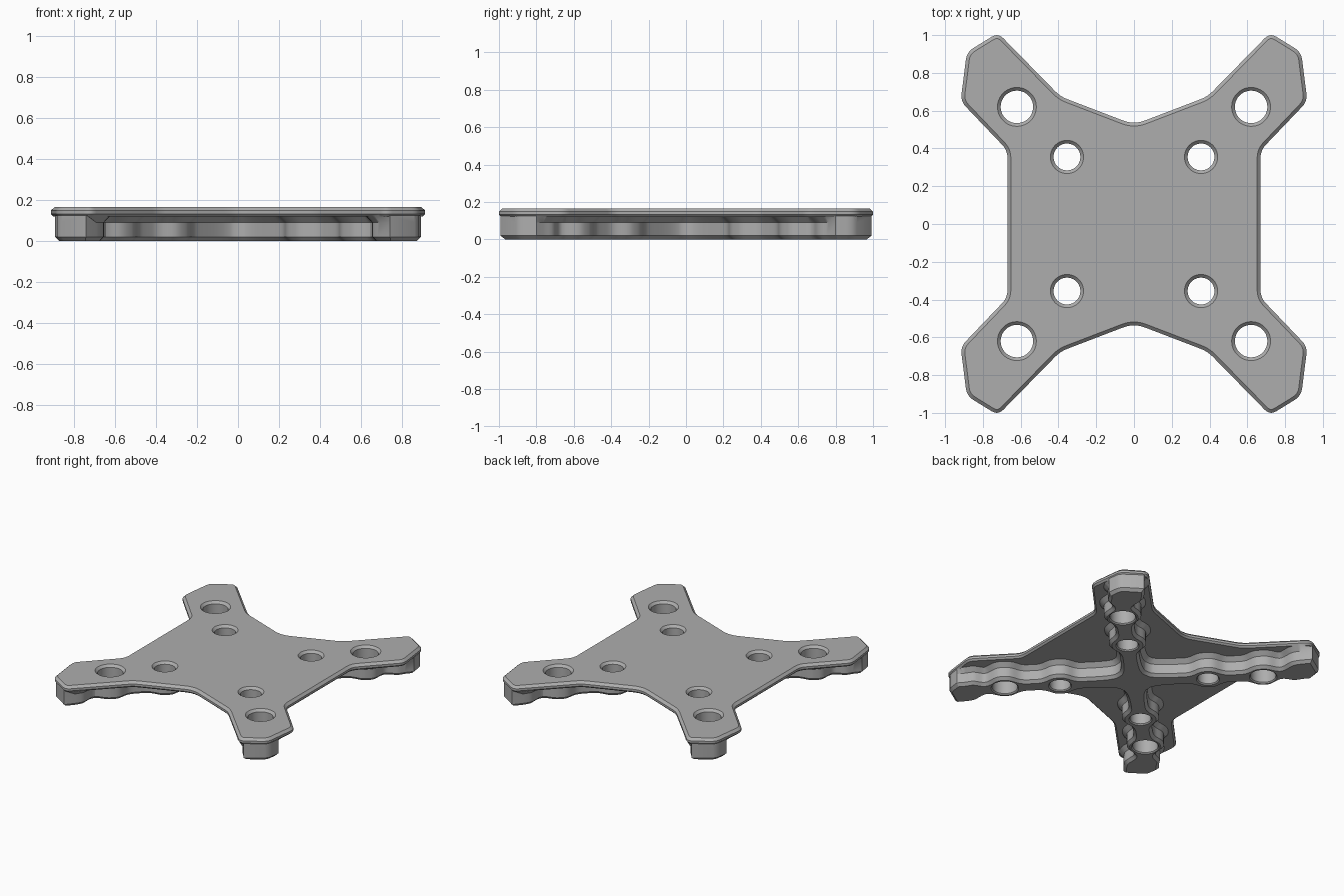
import bpy, bmesh, math
from mathutils import Vector

cube = bpy.data.objects.get("Cube")
if cube:
    bpy.data.objects.remove(cube)

grey = bpy.data.materials.new("plain_grey")
grey.use_nodes = True
COLOUR = (0.42, 0.42, 0.42, 1)
grey.diffuse_color = COLOUR
grey.node_tree.nodes["Principled BSDF"].inputs["Base Color"].default_value = COLOUR


def four_fold(quarter):
    """Repeat a counter-clockwise quarter outline in all four corners."""
    mirrored = quarter[::-1]
    return [Vector((x * sx, y * sy))
            for pts, sx, sy in ((quarter, 1, 1), (mirrored, -1, 1),
                                (quarter, -1, -1), (mirrored, 1, -1))
            for x, y in pts]


def round_corners(pts, cut, steps=5):
    out = []
    for i, p in enumerate(pts):
        a, b = pts[i - 1] - p, pts[(i + 1) % len(pts)] - p
        start = p + a.normalized() * min(cut, a.length * 0.4)
        end = p + b.normalized() * min(cut, b.length * 0.4)
        for k in range(steps + 1):
            u = k / steps
            out.append(start * (1 - u) ** 2 + p * 2 * u * (1 - u) + end * u * u)
    return out


def offset(pts, dist, weights=None):
    """Move an outline outwards by dist, mitred at the corners."""
    out = []
    for i, p in enumerate(pts):
        a = (p - pts[i - 1]).normalized()
        b = (pts[(i + 1) % len(pts)] - p).normalized()
        na, nb = Vector((a.y, -a.x)), Vector((b.y, -b.x))
        w = weights[i] if weights else 1
        out.append(p + (na + nb) * (dist * w / max(1 + na.dot(nb), 0.5)))
    return out


def loft(name, rings):
    """Solid through a stack of (outline, height) rings."""
    bm = bmesh.new()
    rows = [[bm.verts.new((p.x, p.y, z)) for p in pts] for pts, z in rings]
    n = len(rows[0])
    for low, high in zip(rows, rows[1:]):
        for i in range(n):
            j = (i + 1) % n
            bm.faces.new((low[i], low[j], high[j], high[i]))
    bm.faces.new(rows[0][::-1])
    bm.faces.new(rows[-1])
    mesh = bpy.data.meshes.new(name)
    bm.to_mesh(mesh)
    bm.free()
    mesh.materials.append(grey)
    obj = bpy.data.objects.new(name, mesh)
    bpy.context.collection.objects.link(obj)
    return obj


def combine(target, tool, operation):
    mod = target.modifiers.new("combine", "BOOLEAN")
    mod.object, mod.operation, mod.solver = tool, operation, "EXACT"
    bpy.context.view_layer.objects.active = target
    bpy.ops.object.modifier_apply(modifier=mod.name)
    bpy.data.objects.remove(tool)


# Four-armed top plate with chamfered rims
plate_outline = round_corners(four_fold([
    (0.67, 0.39), (0.918, 0.65), (0.885, 0.91), (0.72, 1.012),
    (0.39, 0.675), (0.03, 0.537)]), 0.04)
plate = loft("mounting_plate", [
    (offset(plate_outline, d), z)
    for d, z in ((-0.012, 0.12), (0, 0.132), (0, 0.148), (-0.018, 0.165))])

# Cross-shaped rib below, swelling around each hole
INNER, OUTER = 0.355, 0.62
ROOT2 = math.sqrt(2)


def ease(t, a, b):
    u = min(max((t - a) / (b - a), 0), 1)
    return u * u * (3 - 2 * u)


def half_width(t):
    w = 0.065 + 0.25 * math.exp(-t / 0.05) + 0.055 * ease(t, 0.99, 1.1)
    for c in (INNER, OUTER):
        w += 0.06 * math.exp(-abs((t - c * ROOT2) / 0.092) ** 3)
    return w


def arm_side(side):
    pts = []
    for i in range(61):
        t = 0.12 + 1.03 * i / 60
        s = 0.055 * ease(t, 0.9, 1.2) + side * half_width(t)
        pts.append(((t - s) / ROOT2, (t + s) / ROOT2))
    return pts


tip = [(0.893, 0.80), (0.886, 0.86), (0.88, 0.888), (0.862, 0.913), (0.742, 0.992)]
arm = arm_side(-1) + tip + arm_side(1)[::-1]
rib_outline = four_fold(arm)
flare = [1] * 61 + [0] * len(tip) + [1] * 61
flare = (flare + flare[::-1]) * 2
rib = loft("cross_rib", [
    (offset(rib_outline, -0.02), 0), (rib_outline, 0.02), (rib_outline, 0.09),
    (offset(rib_outline, 0.035, flare), 0.125)])
combine(plate, rib, "UNION")

# Countersunk through holes
for centre, radius in ((INNER, 0.071), (OUTER, 0.086)):
    for sx in (-1, 1):
        for sy in (-1, 1):
            rings = []
            for grow, z in ((0.012, -0.004), (0, 0.008), (0, 0.148), (0.025, 0.173)):
                r = radius + grow
                rings.append(([Vector((sx * centre + r * math.cos(math.tau * k / 48),
                                       sy * centre + r * math.sin(math.tau * k / 48)))
                               for k in range(48)], z))
            combine(plate, loft("hole_cutter", rings), "DIFFERENCE")

bpy.ops.object.select_all(action="DESELECT")
plate.select_set(True)
bpy.context.view_layer.objects.active = plate
bpy.ops.object.shade_smooth_by_angle(angle=math.radians(30))
